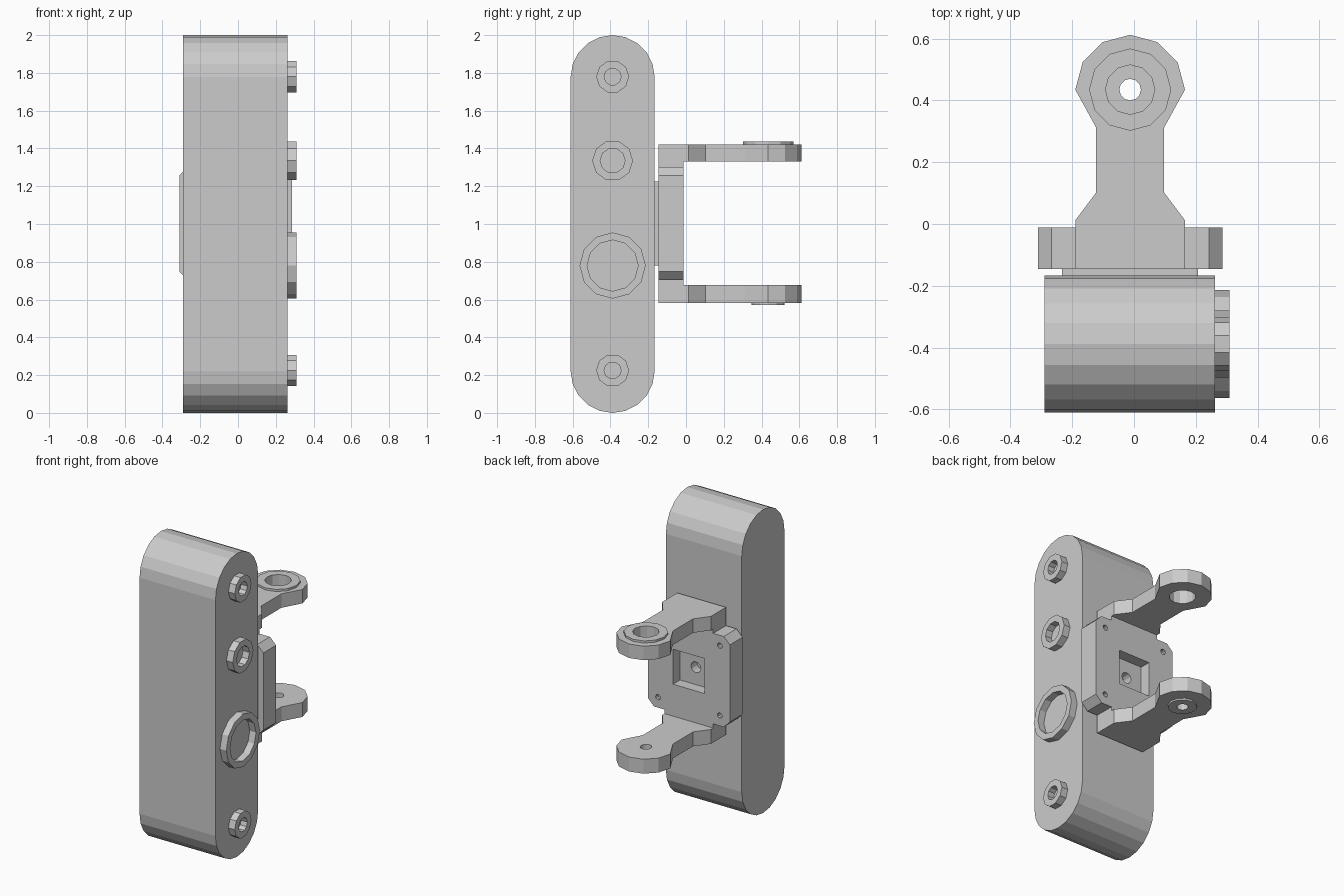
import bpy, bmesh
from math import sin, cos, pi, radians
from mathutils import Vector

if "Cube" in bpy.data.objects:
    bpy.data.objects.remove(bpy.data.objects["Cube"])

CX, CZ = -0.0125, 1.0025      # bracket centre
HY = 0.435                    # pivot eye position in y
AX = {'x': lambda a, b, h: (h, a, b),
      'y': lambda a, b, h: (a, h, b),
      'z': lambda a, b, h: (a, b, h)}


def circle(a, b, r, n, start=0.0, sweep=2 * pi, closed=True):
    steps = n if closed else n - 1
    return [(a + r * cos(start + sweep * i / steps), b + r * sin(start + sweep * i / steps))
            for i in range(n)]


def rect(a0, a1, b0, b1):
    return [(a0, b0), (a1, b0), (a1, b1), (a0, b1)]


def make(name, bm):
    bmesh.ops.recalc_face_normals(bm, faces=bm.faces)
    me = bpy.data.meshes.new(name)
    bm.to_mesh(me)
    bm.free()
    ob = bpy.data.objects.new(name, me)
    bpy.context.collection.objects.link(ob)
    return ob


def prism(name, axis, profile, h0, h1):
    bm = bmesh.new()
    f = bm.faces.new([bm.verts.new(AX[axis](a, b, h0)) for a, b in profile])
    ext = bmesh.ops.extrude_face_region(bm, geom=[f])
    vs = [v for v in ext['geom'] if isinstance(v, bmesh.types.BMVert)]
    bmesh.ops.translate(bm, verts=vs, vec=Vector(AX[axis](0, 0, h1 - h0)))
    return make(name, bm)


def ring(name, axis, a, b, r_out, r_in, h0, h1, n):
    bm = bmesh.new()
    loops = [[bm.verts.new(AX[axis](p, q, h)) for p, q in circle(a, b, r, n)]
             for r, h in ((r_out, h0), (r_out, h1), (r_in, h1), (r_in, h0))]
    for k in range(4):
        u, v = loops[k], loops[(k + 1) % 4]
        for i in range(n):
            j = (i + 1) % n
            bm.faces.new((u[i], u[j], v[j], v[i]))
    return make(name, bm)


def cut(ob, cutters):
    for c in cutters:
        c.hide_render = True
        m = ob.modifiers.new("cut", 'BOOLEAN')
        m.operation, m.solver, m.object = 'DIFFERENCE', 'EXACT', c
    bpy.context.view_layer.update()
    dg = bpy.context.evaluated_depsgraph_get()
    me = bpy.data.meshes.new_from_object(ob.evaluated_get(dg))
    ob.modifiers.clear()
    ob.data = me
    for c in cutters:
        bpy.data.objects.remove(c)


# Long rounded body
R, BY = 0.2225, -0.3885
stadium = (circle(BY, 2 - R, R, 11, 0, pi, False)
           + circle(BY, R, R, 11, pi, pi, False))
prism("body", 'x', stadium, -0.29, 0.263)

# Raised rings along the right side
for i, (z, ro, ri, n) in enumerate([(0.225, 0.087, 0.045, 10), (0.78, 0.175, 0.135, 12),
                                    (1.335, 0.108, 0.066, 10), (1.78, 0.087, 0.045, 10)]):
    ring(f"side_ring_{i + 1}", 'x', BY, z, ro, ri, 0.26, 0.309, n)

# Spacer pad between body and bracket
pad = prism("spacer_pad", 'y', rect(CX - 0.22, CX + 0.22, CZ - 0.222, CZ + 0.222), -0.17, -0.145)

# Bracket plate with chamfered corners, pocket and screw holes
S, C = 0.2985, 0.2545
plate_outline = [(CX + x * s, CZ + z * t) for s, t, x, z in
                 [(1, 1, S, C), (1, 1, C, S), (-1, 1, C, S), (-1, 1, S, C),
                  (-1, -1, S, C), (-1, -1, C, S), (1, -1, C, S), (1, -1, S, C)]]
plate = prism("bracket_plate", 'y', plate_outline, -0.145, -0.012)
cutters = [prism("pocket_cut", 'y', rect(CX - 0.115, CX + 0.115, CZ - 0.115, CZ + 0.115), -0.085, 0.1),
           prism("centre_cut", 'y', circle(CX, CZ, 0.036, 12), -0.2, -0.05)]
cutters += [prism("screw_cut", 'y', circle(CX + s * 0.225, CZ + t * 0.23, 0.018, 10), -0.2, 0.1)
            for s in (-1, 1) for t in (-1, 1)]
cut(plate, cutters)

# Two fork arms ending in pivot eyes
half = [(0.1775, -0.145), (0.1775, 0.012), (0.11, 0.102), (0.11, 0.312)]
outline = ([(CX + x, y) for x, y in half]
           + circle(CX, HY, 0.1775, 7, 0, pi, False)
           + [(CX - x, y) for x, y in reversed(half)])
for name, z0, z1, w0, w1, hole, washer, c0, c1 in [
        ("upper", 1.33, 1.422, 1.422, 1.436, 0.08, 0.133, 1.301, 1.33),
        ("lower", 0.582, 0.677, 0.571, 0.582, 0.035, 0.0875, 0.677, 0.704)]:
    arm = prism(f"{name}_arm", 'z', outline, z0, z1)
    cut(arm, [prism("eye_cut", 'z', circle(CX, HY, hole, 12), z0 - 0.1, z1 + 0.1)])
    ring(f"{name}_washer", 'z', CX, HY, washer, hole, w0, w1, 12)
    prism(f"{name}_arm_root", 'z', rect(CX - 0.1775, CX + 0.1775, -0.145, -0.012), c0, c1)
